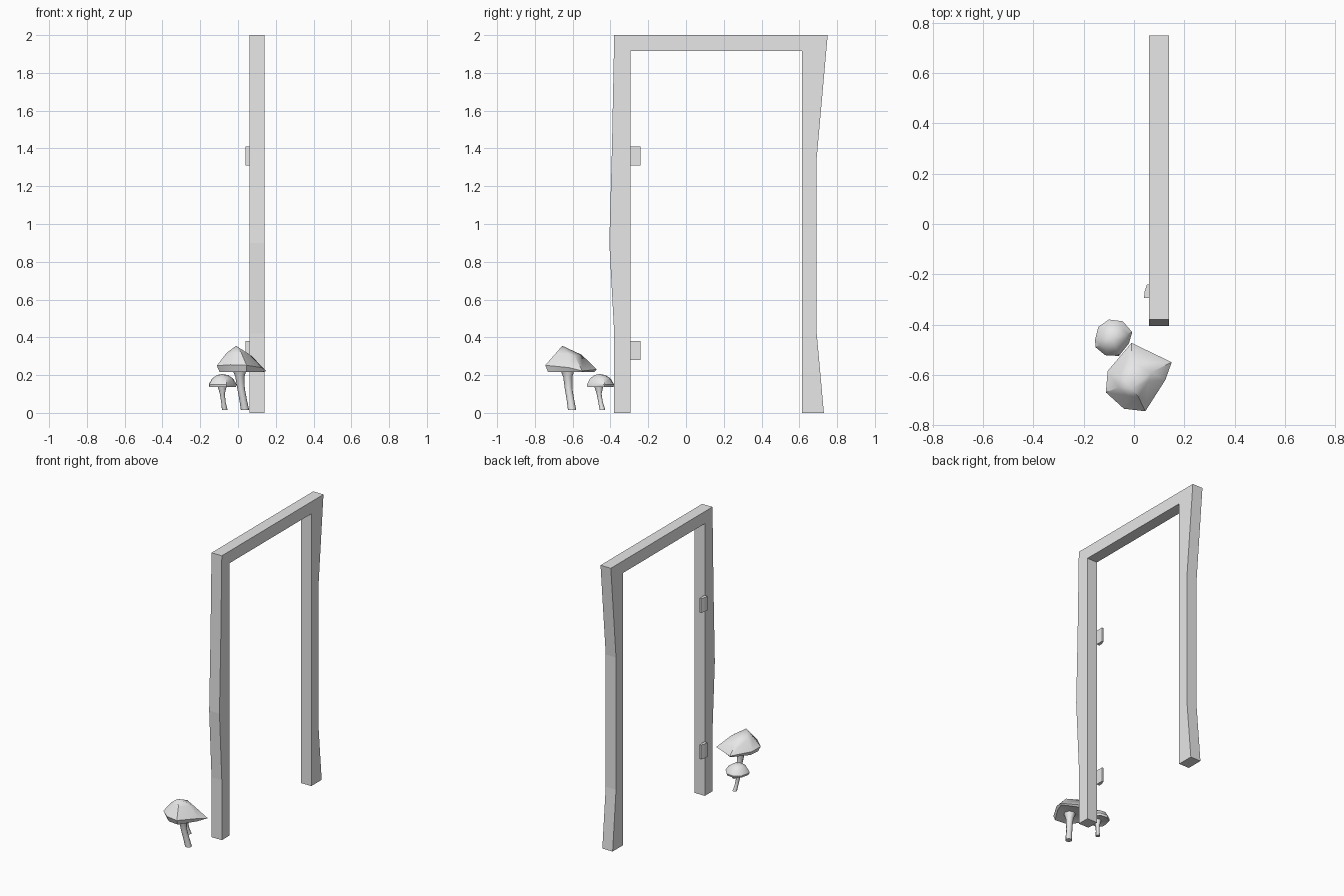
import bpy, bmesh, math
from mathutils import Vector

cube = bpy.data.objects.get("Cube")
if cube:
    bpy.data.objects.remove(cube)

grey = bpy.data.materials.new("plain grey")
grey.use_nodes = True
grey.diffuse_color = (0.8, 0.8, 0.8, 1)
grey.node_tree.nodes["Principled BSDF"].inputs["Base Color"].default_value = (0.8, 0.8, 0.8, 1)


def finish(name, bm, smooth=None):
    bmesh.ops.recalc_face_normals(bm, faces=bm.faces)
    mesh = bpy.data.meshes.new(name)
    bm.to_mesh(mesh)
    bm.free()
    mesh.materials.append(grey)
    obj = bpy.data.objects.new(name, mesh)
    bpy.context.collection.objects.link(obj)
    if smooth:
        bpy.ops.object.select_all(action='DESELECT')
        obj.select_set(True)
        bpy.context.view_layer.objects.active = obj
        bpy.ops.object.shade_smooth_by_angle(angle=math.radians(smooth))
    return obj


def prism(name, outline, offset):
    """Extrude a flat outline along an offset."""
    bm = bmesh.new()
    face = bm.faces.new([bm.verts.new(p) for p in outline])
    out = bmesh.ops.extrude_face_region(bm, geom=[face], use_keep_orig=True)
    moved = [g for g in out["geom"] if isinstance(g, bmesh.types.BMVert)]
    bmesh.ops.translate(bm, vec=offset, verts=moved)
    return finish(name, bm)


def loft(name, rings, smooth):
    """Skin rings of points; a one-point ring closes to a tip."""
    bm = bmesh.new()
    loops = [[bm.verts.new(p) for p in ring] for ring in rings]
    for a, b in zip(loops, loops[1:]):
        n = max(len(a), len(b))
        for i in range(n):
            j = (i + 1) % n
            if len(a) == 1:
                bm.faces.new((a[0], b[i], b[j]))
            elif len(b) == 1:
                bm.faces.new((a[i], a[j], b[0]))
            else:
                bm.faces.new((a[i], a[j], b[j], b[i]))
    for loop in (loops[0], loops[-1]):
        if len(loop) > 2:
            bm.faces.new(loop)
    return finish(name, bm, smooth)


def scaled(rim, centre, factor, z, tilt=0.0):
    """Shrink a rim toward a centre at a new height, keeping some tilt."""
    mean = sum(p[2] for p in rim) / len(rim)
    return [(centre[0] + (p[0] - centre[0]) * factor,
             centre[1] + (p[1] - centre[1]) * factor,
             z + (p[2] - mean) * tilt) for p in rim]


def stem(name, path, sides=8):
    """Bent stem through (x, y, z, radius) stations."""
    rings = []
    for x, y, z, r in path:
        rings.append([Vector((x + r * math.cos(t), y + r * math.sin(t), z))
                      for t in (math.tau * i / sides for i in range(sides))])
    return loft(name, rings, 50)


# Door frame: crooked outer edges, straight opening
frame = [(-0.295, 0), (-0.295, 1.915), (0.615, 1.915), (0.615, 0),
         (0.73, 0), (0.692, 0.42), (0.692, 1.35), (0.75, 2),
         (-0.38, 2), (-0.392, 1.4), (-0.406, 0.9), (-0.38, 0.42), (-0.38, 0)]
prism("door_frame", [(0.06, y, z) for y, z in frame], (0.08, 0, 0))

# Hinges with a chamfered outer corner
hinge = [(0.064, -0.295), (0.064, -0.24), (0.052, -0.24), (0.042, -0.268), (0.04, -0.295)]
for name, z in (("lower_hinge", 0.28), ("upper_hinge", 1.31)):
    prism(name, [(x, y, z) for x, y in hinge], (0, 0, 0.1))

# Large mushroom
rim = [(-0.01, -0.473, 0.23), (0.15, -0.55, 0.222), (0.125, -0.62, 0.24),
       (0.045, -0.745, 0.252), (-0.04, -0.735, 0.255), (-0.112, -0.67, 0.25),
       (-0.105, -0.585, 0.245)]
mid = (0.005, -0.62)
loft("large_cap", [[(-0.01, -0.655, 0.355)],
                   scaled(rim, (-0.01, -0.63), 0.5, 0.313, 0.5),
                   rim,
                   scaled(rim, (0.03, -0.6), 0.9, 0.217),
                   scaled(rim, mid, 0.6, 0.228),
                   [(mid[0], mid[1], 0.235)]], 40)
stem("large_stem", [(0.037, -0.603, 0.015, 0.022), (0.027, -0.612, 0.07, 0.02),
                    (0.016, -0.622, 0.13, 0.02), (0.01, -0.626, 0.19, 0.024),
                    (0.008, -0.628, 0.23, 0.038)])

# Small mushroom
outline = [(-0.155, -0.46), (-0.142, -0.41), (-0.1, -0.38), (-0.045, -0.387),
           (-0.007, -0.43), (-0.02, -0.475), (-0.06, -0.525), (-0.115, -0.522),
           (-0.153, -0.49)]
rim = [(x, y, 0.15) for x, y in outline]
mid = (-0.083, -0.457)
loft("small_cap", [[(*mid, 0.206)],
                   scaled(rim, mid, 0.4, 0.2),
                   scaled(rim, mid, 0.75, 0.182),
                   rim,
                   scaled(rim, mid, 0.95, 0.136),
                   scaled(rim, mid, 0.6, 0.143),
                   [(*mid, 0.147)]], 40)
stem("small_stem", [(-0.07, -0.442, 0.015, 0.015), (-0.077, -0.452, 0.055, 0.012),
                    (-0.083, -0.46, 0.1, 0.013), (-0.084, -0.462, 0.142, 0.024)])
